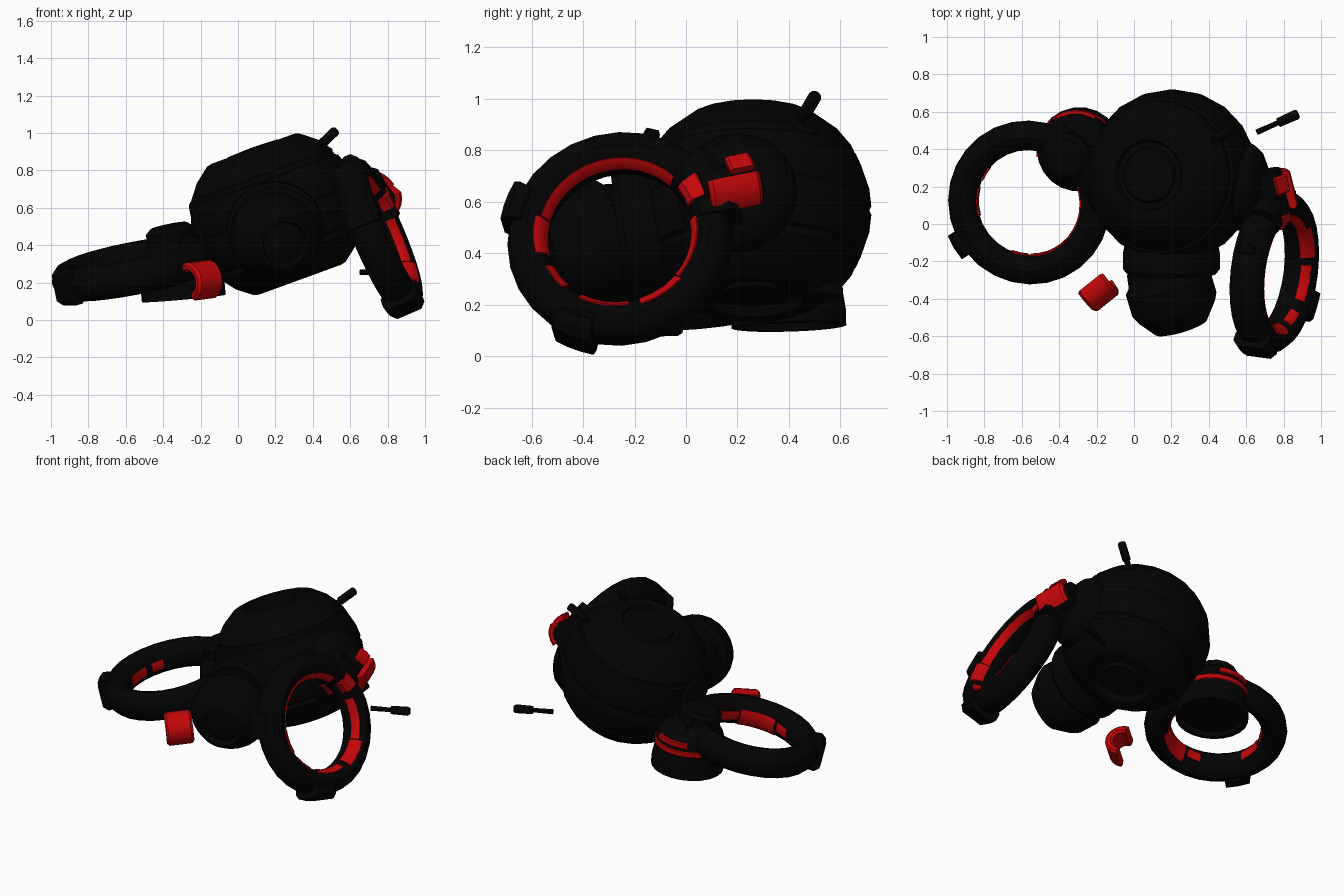
import bpy, bmesh
from math import radians, cos, sin, tau
from mathutils import Vector, Matrix

if "Cube" in bpy.data.objects:
    bpy.data.objects.remove(bpy.data.objects["Cube"])


def material(name, rgb):
    m = bpy.data.materials.new(name)
    m.diffuse_color = (*rgb, 1)
    m.use_nodes = True
    m.node_tree.nodes["Principled BSDF"].inputs["Base Color"].default_value = m.diffuse_color
    return m


DARK = material("dark_shell", (0.001, 0.001, 0.001))
RED = material("red_trim", (0.55, 0.002, 0.003))


def frame(loc, axis, hint):
    """Local frame: z along axis, x towards hint."""
    z = Vector(axis).normalized()
    h = Vector(hint)
    x = (h - z * h.dot(z)).normalized()
    m = Matrix((x, z.cross(x), z)).transposed().to_4x4()
    m.translation = loc
    return m


def lathe(name, profile, mat, fr, segs=24, arc=None, ring=False):
    """Turn (radius, height) points round z; arc=(start, end) degrees caps the ends."""
    bm = bmesh.new()
    a0, a1 = (radians(a) for a in arc) if arc else (0, tau)
    n = max(2, round(segs * abs(a1 - a0) / tau))
    rows = []
    for i in range(n + 1 if arc else n):
        a = a0 + (a1 - a0) * i / n
        rows.append([bm.verts.new((r * cos(a), r * sin(a), h)) for r, h in profile])
    k = len(profile)
    for i in range(n):
        p, q = rows[i], rows[(i + 1) % len(rows)]
        for j in range(k if ring else k - 1):
            bm.faces.new((p[j], q[j], q[(j + 1) % k], p[(j + 1) % k]))
    if arc:
        bm.faces.new(rows[0])
        bm.faces.new(rows[-1])
    bmesh.ops.remove_doubles(bm, verts=bm.verts, dist=1e-5)
    bmesh.ops.recalc_face_normals(bm, faces=bm.faces)
    me = bpy.data.meshes.new(name)
    bm.to_mesh(me)
    bm.free()
    me.materials.append(mat)
    ob = bpy.data.objects.new(name, me)
    bpy.context.collection.objects.link(ob)
    ob.matrix_world = fr
    bpy.ops.object.select_all(action='DESELECT')
    ob.select_set(True)
    bpy.context.view_layer.objects.active = ob
    bpy.ops.object.shade_smooth_by_angle(angle=radians(35))
    return ob


def rod(name, a, b, parts):
    """Stepped rod from a to b; parts are (fraction, radius)."""
    d = Vector(b) - Vector(a)
    pts = [(0, 0)] + [(r, t * d.length) for t, r in parts] + [(0, d.length)]
    return lathe(name, pts, DARK, frame(a, d, (0.1, 0.9, 0.3)), 10)


def rect(r0, r1, h, c=0.012):
    """Chamfered cross-section for clamps and swept blocks."""
    return [(r0, -h + c), (r0 + c, -h), (r1 - c, -h), (r1, -h + c),
            (r1, h - c), (r1 - c, h), (r0 + c, h), (r0, h - c)]


# --- tilted body: flattened sphere with panel grooves and end recesses
up = Vector((-0.342, 0, 0.94))
body = frame((0.205, 0.26, 0.565), up, (0, 1, 0))
half = [(0.46, 0.018), (0.452, 0.09), (0.42, 0.188), (0.404, 0.195), (0.398, 0.212),
        (0.401, 0.226), (0.342, 0.302), (0.262, 0.365), (0.235, 0.372),
        (0.19, 0.372), (0.18, 0.355), (0.15, 0.355), (0.14, 0.375), (0, 0.38)]
top = [(0.452, 0)] + half
low = [(r, -h) for r, h in half[:-5]] + [(0.2, -0.365), (0.18, -0.33), (0.12, -0.33), (0.11, -0.35), (0, -0.35)]
lathe("body_shell", low[::-1] + top, DARK, body, 20)

# --- round socket on the left side, button at the lower rear
lathe("left_socket", [(0, -0.12), (0.17, -0.12), (0.17, 0), (0.15, 0.02), (0.1, 0.02), (0.09, 0.01), (0, 0.01)], DARK,
      frame((-0.205, 0.23, 0.475), (-0.95, -0.05, -0.25), (0, 1, 0)), 16)
lathe("rear_button", [(0, -0.05), (0.06, -0.05), (0.06, 0.0), (0.045, 0.015), (0, 0.015)], DARK,
      frame((0.53, 0.53, 0.45), (0.75, 0.62, -0.22), (0, 0, 1)), 14)

# --- front eye: collar and slumped lens barrel
lathe("eye_collar", [(0, -0.12), (0.24, -0.12), (0.26, -0.02), (0.26, 0.06), (0.24, 0.085), (0.19, 0.085), (0, 0.06)],
      DARK, frame((0.2, -0.18, 0.485), (0, -1, -0.12), (1, 0, 0)), 24)
lathe("lens_barrel", [(0, -0.2), (0.2, -0.2), (0.21, -0.13), (0.235, -0.1), (0.235, 0.02), (0.215, 0.06),
                      (0.145, 0.15), (0.125, 0.155), (0.11, 0.12), (0.06, 0.135), (0, 0.14)],
      DARK, frame((0.21, -0.41, 0.435), (0.28, -0.94, -0.2), (1, 0, 0)), 24)


# --- rotor guards: round ring, rim blocks and broken red inner trim
def oval(p0, p1, n, grow=0.0):
    """Points on the guard's oval section; phase 180 is the inner side."""
    return [(0.362 + (0.08 + grow) * cos(radians(p)), (0.095 + grow) * sin(radians(p)))
            for p in (p0 + (p1 - p0) * i / n for i in range(n + 1))]


def guard(side, fr, blocks, thin, wide, thin_span, wide_span):
    lathe(side + "_rotor_guard", oval(0, 330, 11), DARK, fr, 28, ring=True)
    for a, w in blocks:
        lathe(side + "_rim_block", rect(0.36, 0.468, 0.1 if w > 5 else 0.05, 0.03), DARK, fr, 48, (a - w, a + w), True)
    for arcs, (p0, p1) in ((thin, thin_span), (wide, wide_span)):
        strip = oval(p0, p1, 5, 0.006) + oval(p1, p0, 5, -0.008)
        for a in arcs:
            lathe(side + "_red_trim", strip, RED, fr, 36, a, True)


right = frame((0.75, -0.255, 0.455), (0.91, -0.12, 0.39), (0, 1, 0))
guard("right", right, [(160, 10), (246, 10), (74, 3)],
      [(45, 165), (-40, 10), (240, 278), (205, 226)], [(166, 194), (-74, -41)], (128, 162), (112, 165))
left = frame((-0.56, 0.115, 0.275), (-0.19, -0.13, 0.97), (1, 0, 0))
guard("left", left, [(212, 9)],
      [(140, 156), (165, 196), (-40, 22), (250, 268)], [(-88, -42)], (168, 205), (160, 235))

# --- right rotor hub still fixed to the body
hub_r = frame((0.575, 0.2, 0.63), (0.95, -0.12, 0.25), (0, 1, 0))
lathe("right_hub", [(0, -0.18), (0.2, -0.18), (0.235, -0.06), (0.235, 0.03), (0.2, 0.08), (0.13, 0.12), (0, 0.13)],
      DARK, hub_r, 20)
lathe("right_guard_mount", rect(0.3, 0.48, 0.1, 0.03), DARK, right, 40, (8, 46), True)

# --- red clamps on the right hub
clamp = frame((0.73, 0.165, 0.66), (-0.25, 1, 0.2), (1, 0, 0.4))
lathe("right_red_clamp", rect(0.08, 0.13, 0.105, 0.015), RED, clamp, 20, (5, 68), True)
lathe("right_clamp_core", [(0, -0.12), (0.085, -0.12), (0.085, 0.12), (0, 0.12)], DARK, clamp, 14)
lathe("right_red_band", rect(0.085, 0.125, 0.05, 0.01), RED, clamp @ Matrix.Translation((0, 0, 0.045)),
      20, (-45, -8), True)
lathe("right_red_tab", rect(0.29, 0.39, 0.108, 0.02), RED, right, 60, (20, 36), True)

# --- left rotor hub torn off and standing on the floor
hub_l = frame((-0.29, 0.4, 0.115), (-0.09, -0.03, 1), (1, 0, 0))
lathe("left_hub", [(0, 0.03), (0.19, 0.03), (0.2, 0), (0.225, 0), (0.225, 0.06), (0.212, 0.15), (0.205, 0.23),
                   (0.17, 0.29), (0.1, 0.325), (0, 0.33)], DARK, hub_l, 22)
for h, arc in ((0.17, (10, 190)), (0.225, (60, 120))):
    lathe("left_hub_red_band", rect(0.19, 0.218, 0.018, 0.005), RED,
          hub_l @ Matrix.Translation((0, 0, h)), 22, arc, True)
lathe("left_guard_mount", rect(0.3, 0.47, 0.115, 0.03), DARK, left, 40, (26, 64), True)
lathe("left_hub_cap", [(0, -0.08), (0.13, -0.08), (0.13, 0.03), (0.1, 0.055), (0, 0.06)], DARK,
      frame((-0.36, 0.36, 0.45), (-0.2, -0.1, 0.97), (1, 0, 0)), 14)

# --- loose red clamp lying in front
lathe("loose_red_clamp", rect(0.055, 0.105, 0.085, 0.015), RED,
      frame((-0.205, -0.34, 0.21), (0.75, 0.6, 0.1), (0.5, -0.75, 0.2)), 22, (-100, 85), True)

# --- antenna on the body and the snapped one beside it
lathe("antenna_base", [(0, -0.06), (0.075, -0.06), (0.07, 0.01), (0.05, 0.025), (0, 0.025)], DARK,
      frame((0.41, 0.45, 0.89), (0.3, 0.35, 0.85), (1, 0, 0)), 14)
rod("antenna", (0.4, 0.435, 0.895), (0.525, 0.505, 1.015),
    [(0, 0.018), (0.35, 0.018), (0.36, 0.026), (0.95, 0.026), (1, 0.02)])
rod("loose_antenna", (0.655, 0.49, 0.255), (0.88, 0.59, 0.255),
    [(0, 0.016), (0.5, 0.014), (0.52, 0.026), (0.95, 0.028), (1, 0.02)])
